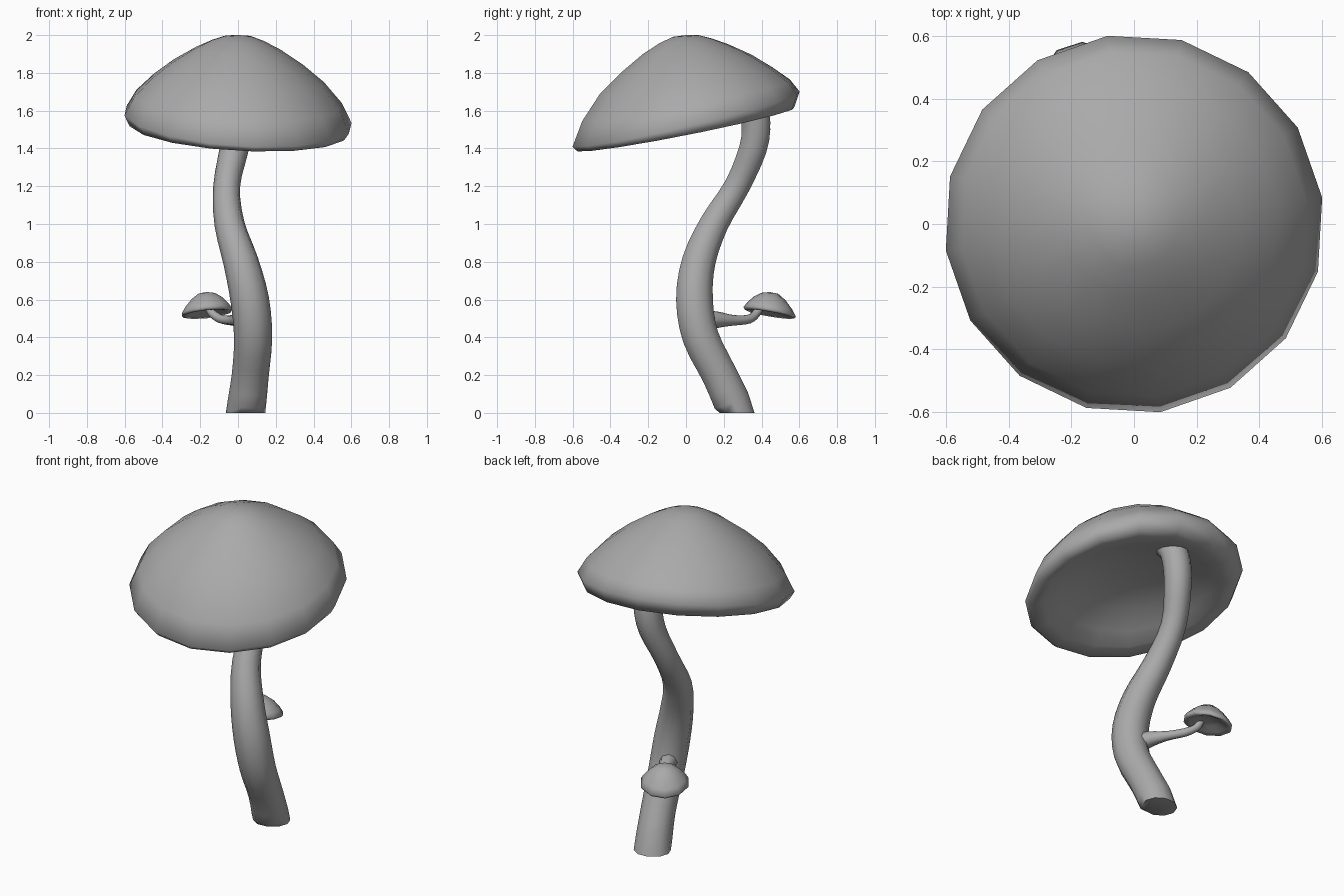
import bpy, bmesh, math
from mathutils import Vector

old = bpy.data.objects.get("Cube")
if old:
    bpy.data.objects.remove(old, do_unlink=True)

GREY = (0.4, 0.4, 0.4, 1)
grey = bpy.data.materials.new("plain grey")
grey.use_nodes = True
grey.diffuse_color = GREY
grey.node_tree.nodes["Principled BSDF"].inputs["Base Color"].default_value = GREY


def finish(name, bm, angle):
    bmesh.ops.recalc_face_normals(bm, faces=bm.faces)
    mesh = bpy.data.meshes.new(name)
    bm.to_mesh(mesh)
    bm.free()
    mesh.materials.append(grey)
    obj = bpy.data.objects.new(name, mesh)
    bpy.context.collection.objects.link(obj)
    bpy.ops.object.select_all(action='DESELECT')
    obj.select_set(True)
    bpy.context.view_layer.objects.active = obj
    bpy.ops.object.shade_smooth_by_angle(angle=math.radians(angle))


def bridge(bm, a, b):
    n = len(a)
    for i in range(n):
        j = (i + 1) % n
        bm.faces.new((a[i], a[j], b[j], b[i]))


def fan(bm, ring, tip):
    for i in range(len(ring)):
        bm.faces.new((ring[i], ring[(i + 1) % len(ring)], tip))


# Turned shell from (radius, height, lean) rows; lean tips the ring sideways
def mushroom_cap(name, sides, centre, profile, tilt, turn):
    bm = bmesh.new()
    cx, cy = centre
    rings = []
    for r, z, lean in profile[1:-1]:
        ring = []
        for i in range(sides):
            a = turn + math.tau * i / sides
            x, y = math.cos(a), math.sin(a)
            ring.append(bm.verts.new((cx + r * x, cy + r * y,
                                      z + lean * (tilt[0] * x + tilt[1] * y))))
        rings.append(ring)
    for a, b in zip(rings, rings[1:]):
        bridge(bm, a, b)
    fan(bm, rings[0], bm.verts.new((cx, cy, profile[0][1])))
    fan(bm, rings[-1], bm.verts.new((cx, cy, profile[-1][1])))
    finish(name, bm, 120)


# Smooth path through (x, y, z, radius) points
def spline(points, steps):
    pts = [Vector(p) for p in points]
    pts = [2 * pts[0] - pts[1]] + pts + [2 * pts[-1] - pts[-2]]
    out = []
    for a, b, c, d in zip(pts, pts[1:], pts[2:], pts[3:]):
        for k in range(steps):
            t = k / steps
            out.append(0.5 * (2 * b + (c - a) * t + (2 * a - 5 * b + 4 * c - d) * t ** 2
                              + (3 * b - a - 3 * c + d) * t ** 3))
    return out + [pts[-2]]


def tube(name, points, sides, steps, flat_base=False):
    bm = bmesh.new()
    path = spline(points, steps)
    rings = []
    for i, p in enumerate(path):
        along = path[min(i + 1, len(path) - 1)].xyz - path[max(i - 1, 0)].xyz
        along.normalize()
        v = along.cross(Vector((1, 0, 0))).normalized()
        u = v.cross(along)
        ring = []
        for k in range(sides):
            a = math.tau * k / sides
            co = p.xyz + p.w * (u * math.cos(a) + v * math.sin(a))
            if flat_base:
                co.z = max(co.z, 0) if i else 0
            ring.append(bm.verts.new(co))
        rings.append(ring)
    for a, b in zip(rings, rings[1:]):
        bridge(bm, a, b)
    bm.faces.new(rings[0])
    bm.faces.new(rings[-1])
    finish(name, bm, 50)


# Large mushroom
mushroom_cap("large_cap", 16, (0, 0),
             [(0, 2.0, 0), (0.07, 1.995, 0.03), (0.14, 1.97, 0.08), (0.23, 1.925, 0.17),
              (0.35, 1.848, 0.33), (0.46, 1.76, 0.48), (0.555, 1.655, 0.75),
              (0.607, 1.555, 1), (0.58, 1.502, 0.8), (0.5, 1.508, 0.65),
              (0.42, 1.545, 0.45), (0.3, 1.595, 0.25), (0.15, 1.625, 0.1), (0, 1.635, 0)],
             (-0.04, 0.143), math.radians(8))

tube("main_stem",
     [(0.04, 0.27, 0, 0.105), (0.065, 0.178, 0.2, 0.098), (0.08, 0.078, 0.4, 0.101),
      (0.062, 0.045, 0.6, 0.102), (0.015, 0.067, 0.8, 0.093), (-0.045, 0.148, 1.0, 0.08),
      (-0.06, 0.27, 1.2, 0.071), (-0.02, 0.355, 1.4, 0.077), (0, 0.37, 1.54, 0.08),
      (0.01, 0.345, 1.63, 0.08), (0.02, 0.29, 1.7, 0.08)], 10, 3, True)

# Small side mushroom
mushroom_cap("small_cap", 10, (-0.165, 0.443),
             [(0, 0.64, 0), (0.045, 0.633, 0.1), (0.085, 0.605, 0.4), (0.12, 0.565, 0.75),
              (0.139, 0.535, 1), (0.13, 0.523, 0.9), (0.105, 0.53, 0.6),
              (0.06, 0.55, 0.2), (0, 0.56, 0)],
             (0.015, -0.025), math.radians(18))

tube("side_stem",
     [(0.06, 0.07, 0.48, 0.06), (0.015, 0.16, 0.493, 0.045), (-0.03, 0.25, 0.49, 0.028),
      (-0.09, 0.335, 0.497, 0.024), (-0.14, 0.375, 0.53, 0.022),
      (-0.155, 0.395, 0.57, 0.022)], 8, 3)
